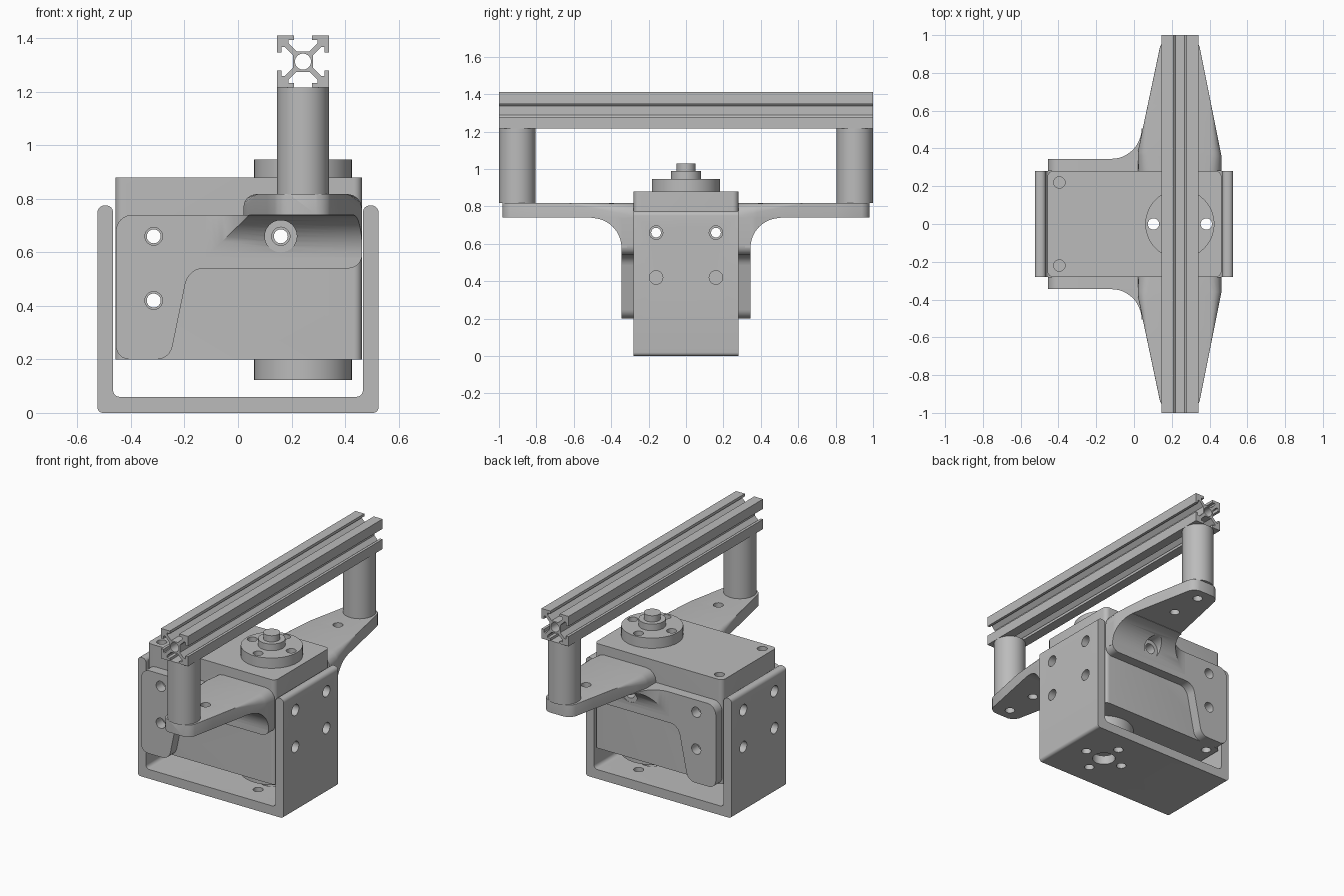
import bpy, bmesh, math
from mathutils import Vector

if "Cube" in bpy.data.objects:
    bpy.data.objects.remove(bpy.data.objects["Cube"])

GREY = (0.5, 0.5, 0.5, 1)
mat = bpy.data.materials.new("plain grey")
mat.use_nodes = True
mat.diffuse_color = GREY
mat.node_tree.nodes["Principled BSDF"].inputs["Base Color"].default_value = GREY

AXIS_X = 0.243          # line shared by the spindle, posts and rail


def loft(name, rings):
    """Skin a list of closed point rings and cap both ends."""
    bm = bmesh.new()
    loops = [[bm.verts.new(p) for p in ring] for ring in rings]
    n = len(loops[0])
    for a, b in zip(loops, loops[1:]):
        for i in range(n):
            j = (i + 1) % n
            bm.faces.new((a[i], a[j], b[j], b[i]))
    bm.faces.new(loops[0])
    bm.faces.new(loops[-1])
    bmesh.ops.recalc_face_normals(bm, faces=bm.faces)
    mesh = bpy.data.meshes.new(name)
    bm.to_mesh(mesh)
    bm.free()
    mesh.materials.append(mat)
    ob = bpy.data.objects.new(name, mesh)
    bpy.context.collection.objects.link(ob)
    return ob


def place(axis, p, h):
    u, v = p
    return {"x": (h, u, v), "y": (u, h, v), "z": (u, v, h)}[axis]


def prism(name, pts, axis, lo, hi):
    return loft(name, [[place(axis, p, h) for p in pts] for h in (lo, hi)])


def circle(c, r, n=40):
    return [(c[0] + r * math.cos(k * math.tau / n), c[1] + r * math.sin(k * math.tau / n)) for k in range(n)]


def cylinder(name, c, r, axis, lo, hi):
    return prism(name, circle(c, r), axis, lo, hi)


def rounded(corners, steps=6):
    """Round polygon corners given as (u, v, radius)."""
    out = []
    for i, (u, v, r) in enumerate(corners):
        p = Vector((u, v))
        if r == 0:
            out.append((u, v))
            continue
        a = (Vector(corners[i - 1][:2]) - p).normalized()
        b = (Vector(corners[(i + 1) % len(corners)][:2]) - p).normalized()
        half = a.angle(b) / 2
        centre = p + (a + b).normalized() * (r / math.sin(half))
        s = p + a * (r / math.tan(half)) - centre
        e = p + b * (r / math.tan(half)) - centre
        for k in range(steps + 1):
            t = k / steps
            ang = math.pi - 2 * half
            d = (s * math.sin((1 - t) * ang) + e * math.sin(t * ang)) / math.sin(ang)
            out.append(tuple(centre + d))
    return out


def cut(ob, c, r, axis, lo, hi):
    """Drill a round hole."""
    tool = cylinder("hole_cutter", c, r, axis, lo, hi)
    tool.hide_render = True
    mod = ob.modifiers.new("hole", "BOOLEAN")
    mod.operation, mod.solver, mod.object = "DIFFERENCE", "EXACT", tool
    bpy.context.view_layer.objects.active = ob
    bpy.ops.object.modifier_apply(modifier=mod.name)
    bpy.data.objects.remove(tool)


spindle_holes = [(AXIS_X + 0.14 * dx, 0.14 * dy) for dx, dy in ((1, 0), (-1, 0), (0, 1), (0, -1))]
parts = []

# U-shaped bracket
O, I, T = 0.525, 0.467, 0.775
bracket = prism("bracket", rounded([
    (-O, 0, 0.02), (O, 0, 0.02), (O, T, 0.025), (I, T, 0.025),
    (I, 0.06, 0.025), (-I, 0.06, 0.025), (-I, T, 0.025), (-O, T, 0.025)]), "y", -0.28, 0.28)
for y in (-0.16, 0.16):
    for z in (0.42, 0.66):
        cut(bracket, (y, z), 0.036, "x", -1, 1)
cut(bracket, (AXIS_X, 0), 0.07, "z", -0.1, 0.1)
for c in spindle_holes:
    cut(bracket, c, 0.03, "z", -0.1, 0.1)
parts.append(bracket)

# Motor body
body = prism("motor_body", rounded([
    (-0.458, -0.28, 0.03), (0.463, -0.28, 0.03), (0.463, 0.28, 0.03), (-0.458, 0.28, 0.03)]), "z", 0.2, 0.88)
for y in (-0.16, 0.16):
    cut(body, (y, 0.66), 0.026, "x", -1, 1)
for c in ((-0.315, 0.66), (-0.315, 0.42), (0.16, 0.66)):
    cut(body, c, 0.026, "y", -1, 1)
for y in (-0.22, 0.22):
    cut(body, (-0.395, y), 0.03, "z", 0.84, 1)
    cut(body, (-0.395, y), 0.03, "z", 0.1, 0.24)
parts.append(body)

# Upper and lower flanges with the stepped spindle
upper = cylinder("upper_flange", (AXIS_X, 0), 0.183, "z", 0.87, 0.947)
lower = cylinder("lower_flange", (AXIS_X, 0), 0.183, "z", 0.122, 0.21)
for c in spindle_holes:
    for ob in (upper, lower, body):
        cut(ob, c, 0.03, "z", 0.1, 1)
parts += [upper, lower,
          cylinder("spindle_collar", (AXIS_X, 0), 0.08, "z", 0.94, 0.99),
          cylinder("spindle_tip", (AXIS_X, 0), 0.05, "z", 0.98, 1.03)]

# Side plates, arms and posts, mirrored front to back
R, PLATE, TOP = 0.16, 0.345, 0.74
XR = 0.463


def arm_right(y):
    return XR if y < 0.36 else XR - (XR - 0.345) * (y - 0.36) / 0.59


def arm_left(y):
    return 0.02 if y < 0.38 else 0.02 + 0.12 * (y - 0.38) / 0.57


def arm_section(y, s, inset=0.0):
    """Arm slice whose top edges are rounded near the root."""
    l, r = arm_left(y) + inset, arm_right(y) - inset
    c = max(0.002, 0.07 * (1 - (y - 0.28) / 0.35))
    arc = [(c * (1 - math.cos(a)), c * (1 - math.sin(a))) for a in (k * math.pi / 8 for k in range(5))]
    ring = [(l, TOP)] + [(l + dx, 0.818 - dz) for dx, dz in arc]
    ring += [(r - dx, 0.818 - dz) for dx, dz in reversed(arc)] + [(r, TOP)]
    return [(x, s * y, z) for x, z in ring]


for s, side in ((-1, "front"), (1, "back")):
    plate = prism(side + "_side_plate", rounded([
        (-0.456, 0.2, 0.05), (-0.255, 0.2, 0.06), (-0.185, 0.54, 0.07),
        (XR, 0.54, 0.05), (XR, TOP, 0), (-0.456, TOP, 0.06)]), "y", s * 0.28, s * PLATE)
    for c in ((-0.315, 0.66), (-0.315, 0.42)):
        cut(plate, c, 0.033, "y", -1, 1)
    cut(plate, (0.16, 0.66), 0.034, "y", -1, 1)

    # Fillet blending plate into arm, curved both below and at its left side
    rings = []
    for k in range(-1, 13):
        a = max(k, 0) / 12 * math.pi / 2
        y = PLATE - 0.03 if k < 0 else PLATE + R * (1 - math.cos(a))
        l, b, r = -0.12 + R * math.sin(a), TOP - R + (R - 0.002) * math.sin(a), arm_right(y)
        rings.append([(l, s * y, b), (r, s * y, b), (r, s * y, TOP), (l, s * y, TOP)])
    fillet = loft(side + "_arm_fillet", rings)
    cut(fillet, (0.16, 0.66), 0.06, "y", s * PLATE, s * 0.6)
    cut(fillet, (0.16, 0.66), 0.034, "y", -1, 1)

    slices = [(0.28, 0), (0.36, 0), (0.38, 0), (0.46, 0), (0.54, 0), (0.63, 0), (0.8, 0),
              (0.94, 0), (0.96, 0.008), (0.975, 0.024), (0.982, 0.045)]
    arm = loft(side + "_arm", [arm_section(y, s, d) for y, d in slices])
    for y in (0.68, 0.9):
        cut(arm, (AXIS_X, s * y), 0.03, "z", 0.6, 0.9)
    post = cylinder(side + "_post", (AXIS_X, s * 0.902), 0.097, "z", 0.817, 1.217)
    parts += [plate, fillet, arm, post]

# Slotted rail: an eighth of the section, mirrored and turned
H = 0.0975
eighth = [(0.038, 0.024), (0.068, 0.054), (0.08, 0.054), (0.08, 0.034), (H, 0.034)]
quarter = [(u, -v) for u, v in reversed(eighth)] + eighth + [(H, H)]
section = []
for k in range(4):
    co, si = round(math.cos(k * math.pi / 2)), round(math.sin(k * math.pi / 2))
    section += [(AXIS_X + u * co - v * si, 1.313 + u * si + v * co) for u, v in quarter]
rail = prism("slotted_rail", section, "y", -1, 1)
cut(rail, (AXIS_X, 1.313), 0.03, "y", -1.1, 1.1)
parts.append(rail)

# Smooth round surfaces, keep edges crisp
bpy.ops.object.select_all(action="DESELECT")
for ob in parts:
    ob.select_set(True)
bpy.context.view_layer.objects.active = rail
bpy.ops.object.shade_smooth_by_angle(angle=math.radians(30))
